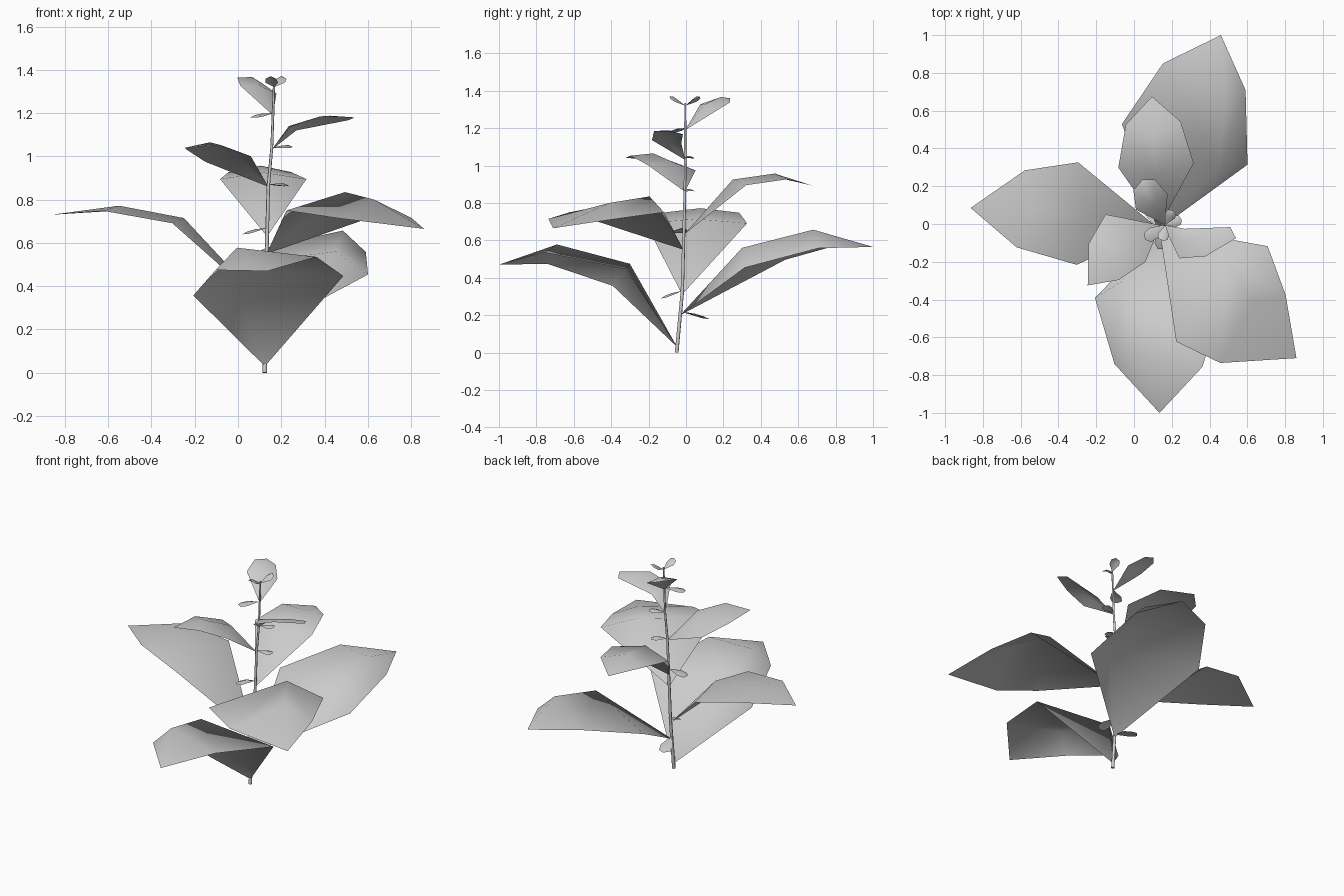
import bpy
from mathutils import Vector

if "Cube" in bpy.data.objects:
    bpy.data.objects.remove(bpy.data.objects["Cube"])

STEM = [Vector(p) for p in ((.124, -.05, 0), (.127, -.02, .32), (.134, -.012, .62),
                            (.14, -.006, .86), (.156, -.004, 1.04), (.167, -.004, 1.335))]


def stem_at(z):
    """Point on the stem at height z."""
    for a, b in zip(STEM, STEM[1:]):
        if z <= b.z:
            return a.lerp(b, (z - a.z) / (b.z - a.z))
    return STEM[-1].copy()


def leaf(name, z, m1, m2, tip, widths, roll, fold, skew=(0, 0), shift=0):
    """Folded sheet: ridge base-m1-m2-tip, edges pushed forward and down from it.
    shift moves the edges sideways, as a share of the half width."""
    base, m1, m2, tip = stem_at(z), Vector(m1), Vector(m2), Vector(tip)
    d = tip - base
    d.z = 0
    d.normalize()
    flat = d.cross(Vector((0, 0, 1)))
    side = (flat + Vector((0, 0, roll))).normalized()
    drop = d * fold[0] - Vector((0, 0, fold[1]))
    verts = [base, m1, m2, tip]
    for m, w, s in zip((m1, m2), widths, skew):
        half = side * w + d * s
        mid = m + drop + flat * (w * shift)
        verts += [mid - half, mid + half]
    faces = [(0, 1, 4), (0, 5, 1), (1, 2, 6, 4), (1, 5, 7, 2), (2, 3, 6), (2, 7, 3)]
    me = bpy.data.meshes.new(name)
    me.from_pydata(verts, [], faces)
    me.shade_smooth()
    # make the upper side the front
    if sum(p.normal.z for p in me.polygons) < 0:
        me.flip_normals()
    ob = bpy.data.objects.new(name, me)
    bpy.context.collection.objects.link(ob)


def small_leaf(name, z, direction, length, rise, width=.04):
    """Little bract growing straight from the stem."""
    b = stem_at(z)
    d = Vector((*direction, 0)).normalized() * length
    up = Vector((0, 0, 1))
    leaf(name, z, b + d * .5 + up * (rise * .5 + .008), b + d * .8 + up * (rise * .85 + .008),
         b + d + up * rise, (width, width * .85), 0, (.01, .012))


# stem: tapered six-sided tube
cu = bpy.data.curves.new("stem", 'CURVE')
cu.dimensions = '3D'
cu.bevel_depth = .011
cu.bevel_resolution = 1
cu.use_fill_caps = True
sp = cu.splines.new('POLY')
sp.points.add(len(STEM) - 1)
for i, (pt, p) in enumerate(zip(sp.points, STEM)):
    pt.co = (*p, 1)
    pt.radius = 1 - .1 * i
bpy.context.collection.objects.link(bpy.data.objects.new("stem", cu))

# large leaves, bottom to top
leaf("front_leaf", .03, (-.06, -.30, .475), (-.005, -.69, .578), (.135, -1.0, .47),
     (.35, .235), -.13, (.06, .073), (.03, -.01), -.57)
leaf("back_leaf", .20, (.45, .30, .56), (.485, .68, .657), (.46, 1.0, .565),
     (.35, .23), -.06, (.06, .085), (0, 0), -.6)
leaf("right_leaf", .55, (.495, -.195, .835), (.63, -.41, .80), (.86, -.71, .665),
     (.35, .25), 0, (.10, .085), (0, 0), .42)
leaf("left_leaf", .31, (-.25, .05, .715), (-.55, .075, .772), (-.865, .085, .73),
     (.27, .205), 0, (.05, .024), (.025, 0))
leaf("mid_back_leaf", .63, (.12, .25, .925), (.105, .475, .957), (.095, .675, .893),
     (.20, .145), 0, (.06, .03))
leaf("mid_left_leaf", .86, (-.015, -.05, 1.01), (-.13, -.175, 1.065), (-.245, -.325, 1.04),
     (.165, .125), -.08, (.04, .022))
leaf("upper_right_leaf", 1.03, (.235, -.10, 1.14), (.425, -.09, 1.188), (.54, -.075, 1.18),
     (.08, .088), .1, (.02, .012), (0, -.05))
leaf("upper_back_leaf", 1.19, (.105, .095, 1.325), (.065, .185, 1.367), (.045, .235, 1.36),
     (.095, .065), -.2, (.025, .016))

# small leaves at the nodes
small_leaf("bract_1", .33, (.3, -1), .12, -.04)
small_leaf("bract_2", .22, (-.3, 1), .16, -.04)
small_leaf("bract_3", .67, (-1, -.3), .12, -.03)
small_leaf("bract_4", .87, (1, .4), .10, -.005, .03)
small_leaf("bract_5", 1.04, (1, .3), .10, .005, .03)
small_leaf("bract_6", 1.20, (-.8, -.6), .13, -.02, .035)

# tip pair
small_leaf("tip_leaf_front", 1.32, (-.2, -1), .085, .05, .03)
small_leaf("tip_leaf_back", 1.32, (.45, .9), .085, .05, .03)
